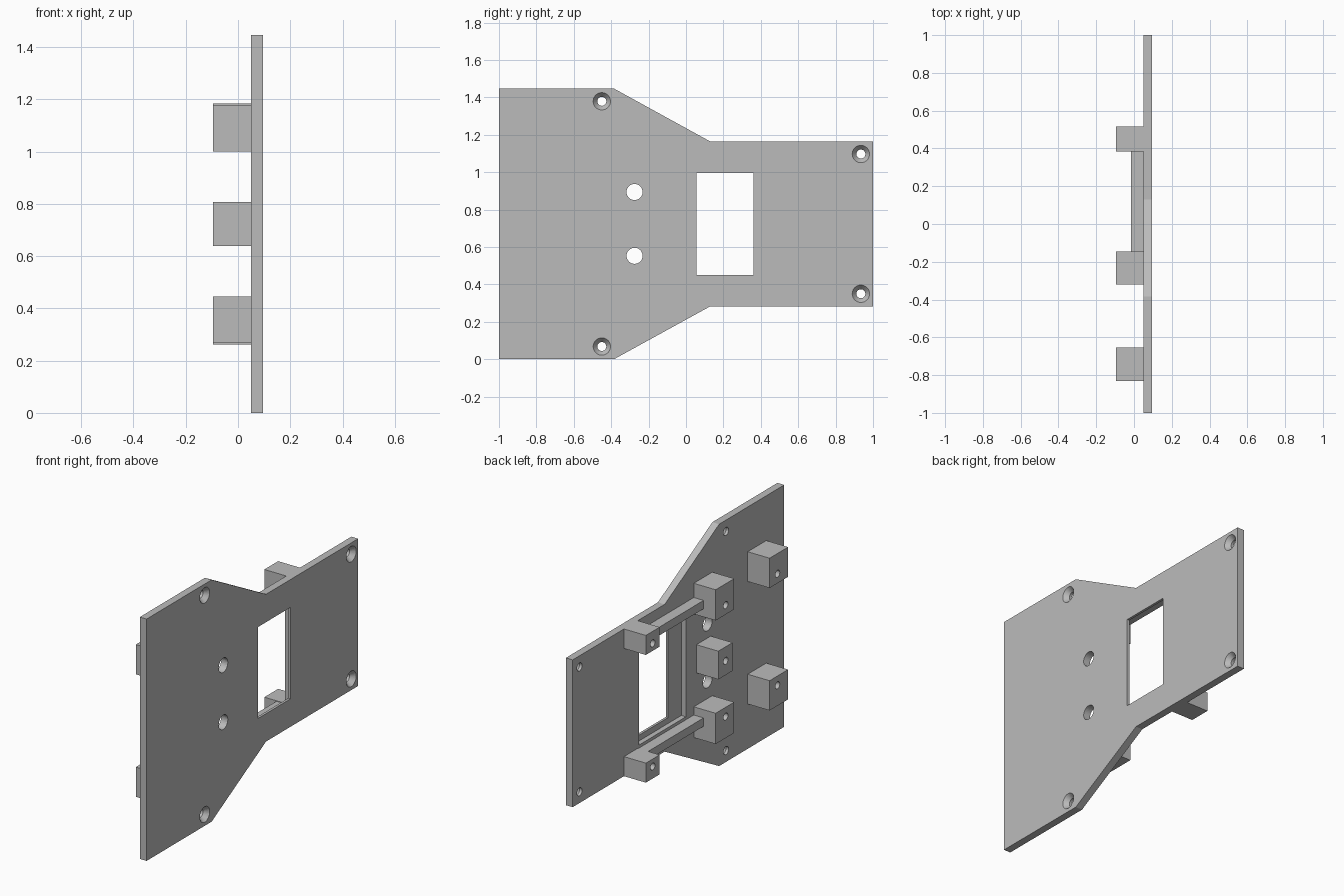
import bpy, bmesh, math
from mathutils import Matrix

scene_cube = bpy.data.objects.get("Cube")
if scene_cube:
    bpy.data.objects.remove(scene_cube, do_unlink=True)

GREY = bpy.data.materials.new("light grey plastic")
GREY.use_nodes = True
GREY.diffuse_color = (0.5, 0.5, 0.5, 1)
GREY.node_tree.nodes["Principled BSDF"].inputs["Base Color"].default_value = (0.5, 0.5, 0.5, 1)

MID = 0.7235                    # height of the mirror plane
BACK, FACE = 0.05, 0.095        # the two sides of the plate
POST = -0.095                   # outer end of the posts


def finish(name, bm):
    bmesh.ops.recalc_face_normals(bm, faces=bm.faces)
    mesh = bpy.data.meshes.new(name)
    bm.to_mesh(mesh)
    bm.free()
    mesh.materials.append(GREY)
    obj = bpy.data.objects.new(name, mesh)
    bpy.context.collection.objects.link(obj)
    return obj


def prism(name, outline, x0, x1):
    """Extrude a (y, z) outline along x."""
    bm = bmesh.new()
    face = bm.faces.new([bm.verts.new((x0, y, z)) for y, z in outline])
    ext = bmesh.ops.extrude_face_region(bm, geom=[face])["geom"]
    moved = [v for v in ext if isinstance(v, bmesh.types.BMVert)]
    bmesh.ops.translate(bm, verts=moved, vec=(x1 - x0, 0, 0))
    return finish(name, bm)


def box(name, x, y, z):
    return prism(name, [(y[0], z[0]), (y[1], z[0]), (y[1], z[1]), (y[0], z[1])], *x)


def drill(x0, x1, y, z, r0, r1=None):
    """Cutter along x, conical when the radii differ."""
    bm = bmesh.new()
    bmesh.ops.create_cone(bm, cap_ends=True, segments=32, radius1=r0,
                          radius2=r1 or r0, depth=x1 - x0)
    turn = Matrix.Translation(((x0 + x1) / 2, y, z)) @ Matrix.Rotation(math.pi / 2, 4, "Y")
    bmesh.ops.transform(bm, matrix=turn, verts=bm.verts)
    return finish("cutter", bm)


def cut(obj, cutters):
    for c in cutters:
        c.hide_render = True
        mod = obj.modifiers.new("cut", "BOOLEAN")
        mod.operation, mod.solver, mod.object = "DIFFERENCE", "EXACT", c
    bpy.context.view_layer.update()
    graph = bpy.context.evaluated_depsgraph_get()
    mesh = bpy.data.meshes.new_from_object(obj.evaluated_get(graph))
    obj.modifiers.clear()
    obj.data = mesh
    for c in cutters:
        bpy.data.objects.remove(c, do_unlink=True)


def flip(z):
    return 2 * MID - z


# Stepped plate
lower = [(-1, 0), (-0.385, 0), (0.13, 0.283), (1, 0.283)]
plate = prism("plate", lower + [(y, flip(z)) for y, z in reversed(lower)], BACK, FACE)

# Window with a shallow recess behind it
cutters = [box("cutter", (0, 0.2), (0.055, 0.36), (0.45, flip(0.45))),
           box("cutter", (0, 0.08), (-0.07, 0.375), (0.415, flip(0.415)))]

# Countersunk screw holes and plain holes
for side in (lambda z: z, flip):
    for y, z in ((-0.45, 0.068), (0.935, 0.35)):
        cutters.append(drill(0, 0.2, y, side(z), 0.024))
        cutters.append(drill(0.067, 0.097, y, side(z), 0.024, 0.048))
    cutters.append(drill(0, 0.2, -0.275, side(0.553), 0.043))
cut(plate, cutters)


# Mounting posts, each with a blind pilot hole
def post(name, y, z, hole):
    obj = box(name, (POST, BACK), y, z)
    cut(obj, [drill(-0.2, 0, *hole, 0.021)])


for label, side in (("lower", lambda z: z), ("upper", flip)):
    def span(a, b):
        return sorted((side(a), side(b)))
    post(label + "_front_post", (-0.83, -0.655), span(0.268, 0.446), (-0.73, side(0.39)))
    post(label + "_middle_post", (-0.32, -0.145), span(0.262, 0.446), (-0.24, side(0.39)))
    post(label + "_rear_post", (0.385, 0.515), span(0.283, 0.40), (0.45, side(0.355)))
    # Rail joining the middle and rear posts
    box(label + "_rail", (-0.015, BACK), (-0.145, 0.385), span(0.347, 0.397))
post("centre_post", (-0.305, -0.17), (0.639, 0.808), (-0.24, MID))
